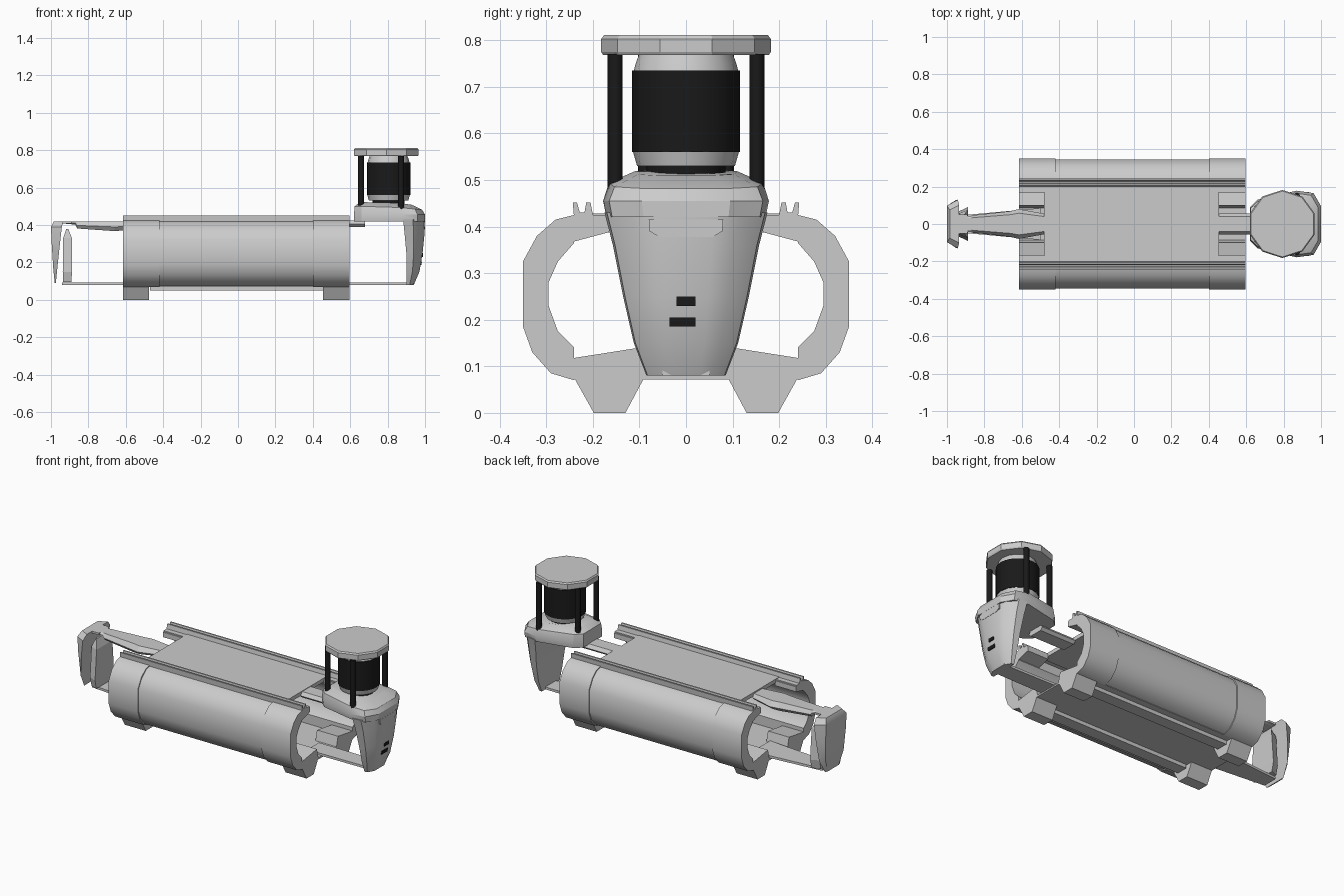
import bpy, bmesh, math

if "Cube" in bpy.data.objects:
    bpy.data.objects.remove(bpy.data.objects["Cube"])

def make(name, verts, faces, mat=None, smooth=0):
    me = bpy.data.meshes.new(name)
    me.from_pydata(verts, [], faces)
    bm = bmesh.new()
    bm.from_mesh(me)
    bmesh.ops.recalc_face_normals(bm, faces=bm.faces)
    bm.to_mesh(me)
    bm.free()
    ob = bpy.data.objects.new(name, me)
    bpy.context.collection.objects.link(ob)
    if mat:
        me.materials.append(mat)
    if smooth:
        bpy.ops.object.select_all(action='DESELECT')
        bpy.context.view_layer.objects.active = ob
        ob.select_set(True)
        bpy.ops.object.shade_smooth_by_angle(angle=math.radians(smooth))
    return ob

def loft(name, rings, mat=None, smooth=0):
    """Skin equal-length closed rings and cap both ends."""
    n = len(rings[0])
    verts = [p for r in rings for p in r]
    faces = [(k*n+i, k*n+(i+1) % n, (k+1)*n+(i+1) % n, (k+1)*n+i)
             for k in range(len(rings)-1) for i in range(n)]
    faces += [tuple(range(n)), tuple(range((len(rings)-1)*n, len(rings)*n))]
    return make(name, verts, faces, mat, smooth)

def extrude_x(name, prof, x0, x1, smooth=0):
    return loft(name, [[(x, y, z) for y, z in prof] for x in (x0, x1)], None, smooth)

def box(name, x0, x1, y0, y1, z0, z1, mat=None):
    return loft(name, [[(x0, y0, z), (x1, y0, z), (x1, y1, z), (x0, y1, z)] for z in (z0, z1)], mat)

def turned(name, cx, cy, sections, n, mat=None, smooth=0, turn=0.0):
    """Stack of (radius, z) sections around a vertical axis."""
    return loft(name, [[(cx+r*math.cos(turn+2*math.pi*i/n), cy+r*math.sin(turn+2*math.pi*i/n), z)
                        for i in range(n)] for r, z in sections], mat, smooth)

black = bpy.data.materials.new("black")
black.diffuse_color = (0.01, 0.01, 0.01, 1)
black.use_nodes = True
black.node_tree.nodes["Principled BSDF"].inputs["Base Color"].default_value = black.diffuse_color

# C-shaped side pods: slim middle and thicker end caps, open towards the centre
OUT = [(.24, .42), (.275, .41), (.315, .375), (.345, .32), (.345, .19), (.325, .135), (.285, .09), (.24, .075)]
INN = [(.24, .14), (.275, .175), (.295, .23), (.295, .28), (.275, .325), (.24, .365)]

def pod(s, name, x0, x1, outset):
    grow = [(y + (outset if y > .25 else 0), z + outset*(1 if z > .25 else -1)) for y, z in OUT]
    n, m = len(grow), len(INN)
    prof = grow + INN
    # the C is split into strips so its ends stay clean
    pairs = list(zip(grow, [INN[-1], INN[-1], INN[-2], INN[-3], INN[2], INN[1], INN[0], INN[0]]))
    verts = [(x, s*p[0], p[1]) for x in (x0, x1) for q in pairs for p in q]
    k = len(pairs)*2
    faces = []
    for i in range(len(pairs)-1):
        a, b, c, d = 2*i, 2*i+2, 2*i+3, 2*i+1
        faces += [(a, b, b+k, a+k), (a, b, c, d), (a+k, b+k, c+k, d+k)]
        if pairs[i][1] != pairs[i+1][1]:
            faces.append((d, c, c+k, d+k))
    faces += [(0, 1, 1+k, k), (k-2, k-1, 2*k-1, 2*k-2)]
    ob = make(name, verts, faces)
    bm = bmesh.new()
    bm.from_mesh(ob.data)
    bmesh.ops.remove_doubles(bm, verts=bm.verts, dist=.0005)
    bmesh.ops.recalc_face_normals(bm, faces=bm.faces)
    bm.to_mesh(ob.data)
    bm.free()
    bpy.ops.object.select_all(action='DESELECT')
    bpy.context.view_layer.objects.active = ob
    ob.select_set(True)
    bpy.ops.object.shade_smooth_by_angle(angle=math.radians(40))

for s, side in ((1, "left"), (-1, "right")):
    pod(s, f"side_pod_{side}", -.42, .40, 0)
    pod(s, f"rear_pod_cap_{side}", -.615, -.42, .005)
    pod(s, f"front_pod_cap_{side}", .40, .595, .005)

    # Channel rails along the top edges
    extrude_x(f"top_rail_{side}", [(s*y, z) for y, z in
              [(.17, .415), (.24, .415), (.243, .452), (.234, .452), (.228, .43),
               (.218, .43), (.214, .452), (.205, .452), (.20, .425), (.17, .425)]], -.615, .595)
    # Skid rail joining the feet
    box(f"skid_rail_{side}", -.47, .455, *sorted((s*.13, s*.20)), .05, .072)

    for end, x0, x1 in (("rear", -.615, -.475), ("front", .455, .595)):
        # Tapered feet
        extrude_x(f"foot_{end}_{side}", [(s*y, z) for y, z in
                  [(.09, .075), (.24, .075), (.198, 0), (.13, 0)]], x0, x1)
        # Sloped floor and roof brackets
        extrude_x(f"floor_bracket_{end}_{side}", [(s*y, z) for y, z in
                  [(.085, .08), (.24, .08), (.24, .118), (.10, .14)]], x0, x1)
        extrude_x(f"roof_bracket_{end}_{side}", [(s*y, z) for y, z in
                  [(.165, .418), (.24, .418), (.24, .368), (.165, .388)]], x0, x1)

# Deck and belly plates
box("top_deck", -.48, .455, -.205, .205, .405, .428)
box("belly_plate", -.615, .595, -.24, .24, .072, .082)

# Beams between body, head and tail
HALF = [(.055, .40), (.04, .42), (-.04, .42), (-.055, .40), (-.04, .385), (.04, .385)]
extrude_x("neck_beam", [(y, z+.005) for y, z in HALF], .45, .68, 40)
loft("tail_beam", [[(x, y*w, .42-(.42-z)*h) for y, z in HALF]
                   for x, w, h in ((-.48, 1, 1), (-.615, 1.45, 1.4), (-.66, 1.25, 1.5), (-.86, .85, 1.1), (-.87, .8, .5), (-.95, .8, .3))])
for name, x0, x1, w0, w1 in (("lower_front_strut", .5, .94, .055, .05), ("lower_tail_strut", -.5, -.94, .085, .045)):
    loft(name, [[(x, -w, .08), (x, w, .08), (x, w, .094), (x, -w, .094)] for x, w in ((x0, w0), (x1, w1))])

# Face shield, faceted and narrowing to the chin: (z, back x, front x, half width)
def face_ring(z, xb, xf, w):
    d = xf - xb
    half = [(xb, w), (xb+.45*d, w*.97), (xb+.85*d, w*.66), (xf, w*.35)]
    return [(x, y, z) for x, y in half] + [(x, -y, z) for x, y in reversed(half)]

loft("face_shield", [face_ring(*r) for r in
     ((.08, .90, .94, .085), (.15, .902, .97, .112), (.25, .90, .987, .135),
      (.36, .89, .998, .157), (.43, .883, 1.0, .175))], None, 30)
# Brow slot and face sensor
loft("brow_slot", [[(.97, -w, z), (1.0, -w, z), (1.0, w, z), (.97, w, z)]
                   for z, w in ((.378, .058), (.39, .078), (.415, .08))])
loft("face_sensor", [[(.96, -.035, z), (x, -.035, z), (x, .02, z), (.96, .02, z)]
                     for z, x in ((.185, .981), (.205, .983))], black)
box("face_sensor_upper", .96, .989, -.02, .02, .23, .25, black)

# Head cap carrying the scanner
CAP = [(.62, .09), (.66, .13), (.87, .178), (.96, .165), (1.0, .095)]

def cap_ring(z, sx, sy, dx=0.0, drop=0.0):
    half = [(.81+(x-.81)*sx+dx, y*sy) for x, y in CAP]
    ring = half + [(x, -y) for x, y in reversed(half)]
    return [(x, y, z - drop*max(0, x-.8)) for x, y in ring]

loft("head_cap", [cap_ring(.42, 1, .96), cap_ring(.455, 1, 1), cap_ring(.50, .95, .93, -.006, .1),
                  cap_ring(.522, .72, .62, -.02, .1)], None, 30)

# Scanner stack, roof disc and posts
SX = .805
turned("scanner_foot", SX, 0, [(.085, .50), (.085, .535)], 16, black, 40)
turned("scanner_base", SX, 0, [(.105, .53), (.115, .565)], 16, None, 40)
turned("scanner_drum", SX, 0, [(.116, .56), (.116, .735)], 24, black, 40)
turned("scanner_top", SX, 0, [(.112, .735), (.108, .75), (.10, .772)], 16, None, 40)
turned("roof_disc", .793, 0, [(.178, .768), (.182, .775), (.182, .803), (.176, .811)], 10, None, 0, math.pi/10)
for s, side in ((1, "left"), (-1, "right")):
    turned(f"front_post_{side}", .872, s*.152, [(.016, .46), (.016, .77)], 8, black, 50)
    turned(f"rear_post_{side}", .658, s*.087, [(.016, .48), (.016, .77)], 8, black, 50)

# Tail bumper: outer crescent, inner plate and top lip
def plate_ring(z, xo, xi, w):
    return [(xi, w, z), (xo, w*.75, z), (xo, -w*.75, z), (xi, -w, z)]

loft("tail_bumper", [plate_ring(*r) for r in
     ((.09, -.98, -.974, .07), (.17, -.988, -.966, .115), (.30, -.996, -.952, .128),
      (.39, -1.0, -.942, .13), (.42, -.985, -.935, .10))], None, 30)
loft("tail_inner_plate", [plate_ring(*r) for r in
     ((.095, -.935, -.89, .075), (.15, -.937, -.888, .09), (.33, -.935, -.888, .075), (.38, -.918, -.908, .05))])
box("tail_top_lip", -.96, -.89, -.05, .05, .408, .42)
